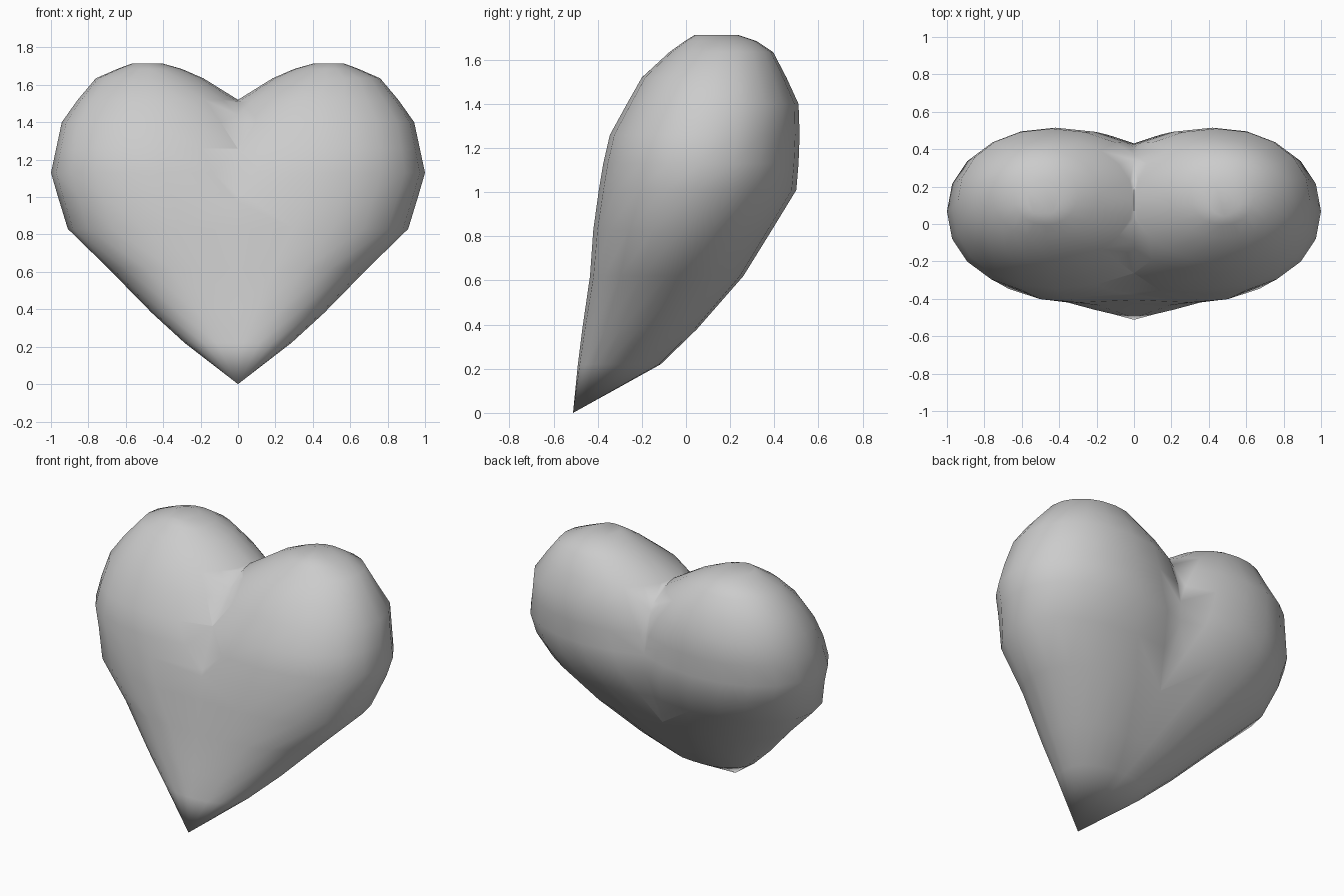
import bpy, bmesh, math

if "Cube" in bpy.data.objects:
    bpy.data.objects.remove(bpy.data.objects["Cube"])

SIDES = 20

# Cross-sections of one lobe: height, centre x, outer x, front y, back y,
# then the inner radius of the front half and of the back half
SECTIONS = [
    (0.22, 0.03, 0.285, -0.49, -0.115, 0.45, 0.30),
    (0.38, 0.09, 0.46, -0.47, 0.05, 0.70, 0.45),
    (0.62, 0.19, 0.695, -0.435, 0.26, 1.10, 0.62),
    (0.83, 0.30, 0.91, -0.42, 0.39, 1.40, 0.72),
    (1.01, 0.36, 0.965, -0.395, 0.50, 1.05, 0.70),
    (1.13, 0.40, 1.00, -0.375, 0.51, 0.86, 0.69),
    (1.26, 0.42, 0.972, -0.345, 0.515, 0.71, 0.66),
    (1.40, 0.44, 0.942, -0.268, 0.51, 0.59, 0.58),
    (1.52, 0.43, 0.857, -0.20, 0.455, 0.43, 0.43),
    (1.635, 0.472, 0.76, -0.075, 0.395, 0.287, 0.287),
    (1.685, 0.47, 0.645, -0.005, 0.32, 0.17, 0.17),
    (1.713, 0.485, 0.57, 0.04, 0.235, 0.085, 0.085),
]

grey = bpy.data.materials.new("soft grey")
grey.diffuse_color = (0.6, 0.6, 0.6, 1.0)
grey.use_nodes = True
grey.node_tree.nodes["Principled BSDF"].inputs["Base Color"].default_value = grey.diffuse_color

bm = bmesh.new()


def ring(z, cx, x1, y0, y1, front_r, back_r):
    """Oval loop with its own radius in each quarter; slightly squared outside."""
    loop = []
    for i in range(SIDES):
        a = 2 * math.pi * i / SIDES
        c, s = math.cos(a), math.sin(a)
        if c > 0:
            x = cx + (x1 - cx) * c ** 0.94
            s = math.copysign(abs(s) ** 0.94, s)
        else:
            x = cx + (back_r if s > 0 else front_r) * c
        y = (y0 + y1) / 2 + (y1 - y0) / 2 * s
        loop.append(bm.verts.new((x, y, z)))
    return loop


# Lobe: pointed tip, stacked ovals, small cap
rings = [ring(*s) for s in SECTIONS]
tip = bm.verts.new((0, -0.512, 0))
for i in range(SIDES):
    j = (i + 1) % SIDES
    bm.faces.new((tip, rings[0][j], rings[0][i]))
    for low, high in zip(rings, rings[1:]):
        bm.faces.new((low[i], low[j], high[j], high[i]))
bm.faces.new(rings[-1])

# Trim the lobe at the middle and mirror it
bmesh.ops.bisect_plane(bm, geom=bm.verts[:] + bm.edges[:] + bm.faces[:], dist=0.0005,
                       plane_co=(0, 0, 0), plane_no=(1, 0, 0), clear_inner=True)
bmesh.ops.mirror(bm, geom=bm.verts[:] + bm.edges[:] + bm.faces[:],
                 axis='X', merge_dist=0.001)
bmesh.ops.remove_doubles(bm, verts=bm.verts[:], dist=0.001)
bmesh.ops.recalc_face_normals(bm, faces=bm.faces[:])

mesh = bpy.data.meshes.new("heart")
bm.to_mesh(mesh)
bm.free()
mesh.materials.append(grey)
heart = bpy.data.objects.new("heart", mesh)
bpy.context.collection.objects.link(heart)

# Smooth surface with a sharp cleft
bpy.context.view_layer.objects.active = heart
heart.select_set(True)
bpy.ops.object.shade_smooth_by_angle(angle=math.radians(75))
